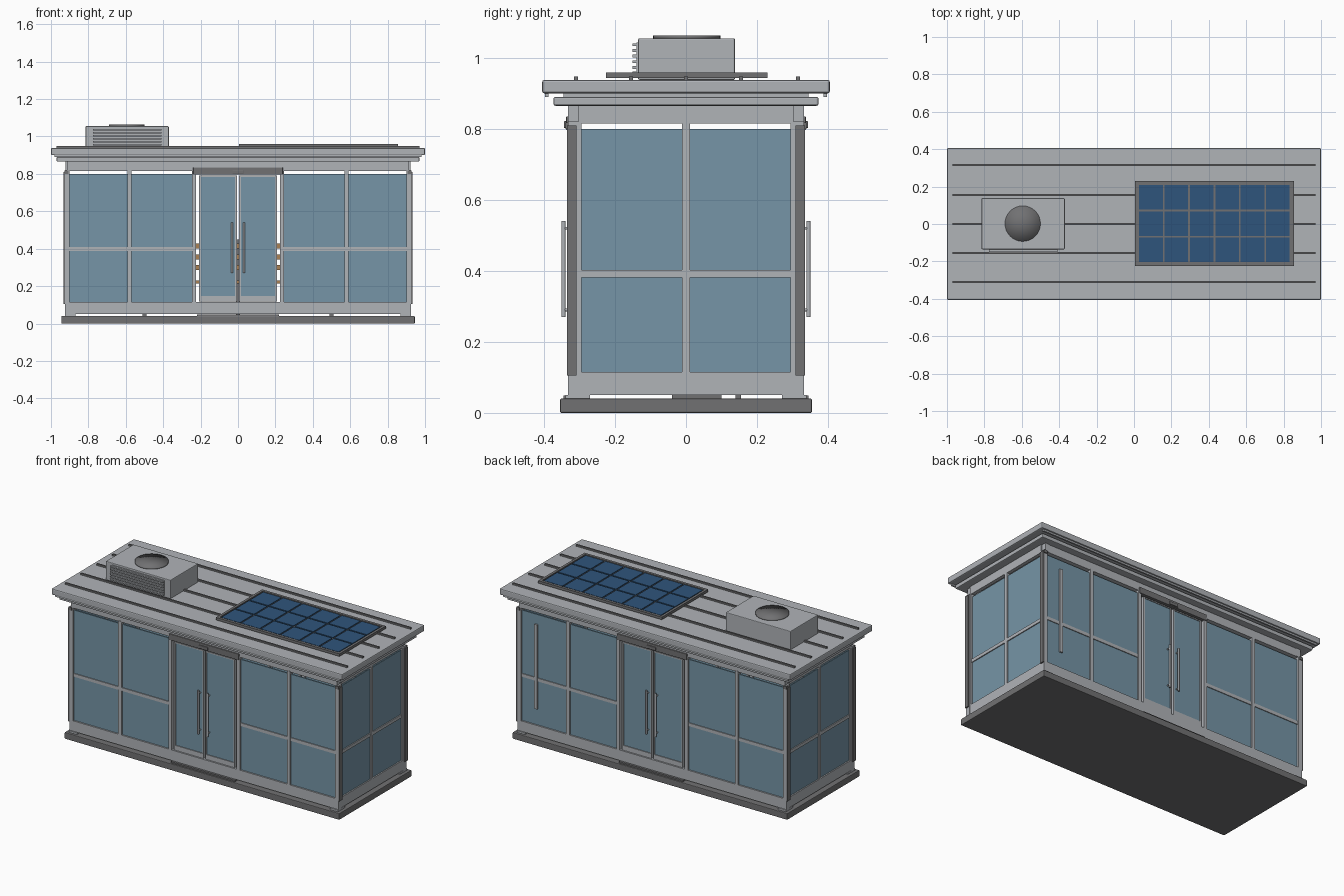
import bpy, math
from mathutils import Vector

if "Cube" in bpy.data.objects:
    bpy.data.objects.remove(bpy.data.objects["Cube"])


def material(name, rgb):
    m = bpy.data.materials.new(name)
    m.diffuse_color = (*rgb, 1)
    m.use_nodes = True
    m.node_tree.nodes["Principled BSDF"].inputs["Base Color"].default_value = m.diffuse_color
    return m


GREY = material("metal_grey", (0.434, 0.452, 0.478))
GLASS = material("glass_blue", (0.18, 0.30, 0.385))
CELL = material("cell_blue", (0.028, 0.09, 0.20))
DARK = material("dark_grey", (0.165, 0.165, 0.17))
WOOD = material("wood", (0.40, 0.22, 0.09))


def finish(ob, name, mat):
    ob.name = name
    ob.data.materials.append(mat)
    return ob


def box(name, x, y, z, mat=GREY, bevel=0.0):
    """Box from three (low, high) ranges."""
    x, y, z = sorted(x), sorted(y), sorted(z)
    bpy.ops.mesh.primitive_cube_add(size=1)
    ob = finish(bpy.context.object, name, mat)
    for v in ob.data.vertices:
        v.co = [r[0] + (c + 0.5) * (r[1] - r[0]) for c, r in zip(v.co, (x, y, z))]
    if bevel:
        mod = ob.modifiers.new("bevel", "BEVEL")
        mod.width, mod.segments = bevel, 2
    return ob


def around(c, w):
    return (c - w / 2, c + w / 2)


def rod(name, a, b, r, mat=GREY):
    """Round bar between two points."""
    a, b = Vector(a), Vector(b)
    d = b - a
    bpy.ops.mesh.primitive_cylinder_add(vertices=16, radius=r, depth=d.length, location=(a + b) / 2)
    ob = finish(bpy.context.object, name, mat)
    ob.rotation_euler = d.to_track_quat('Z', 'Y').to_euler()
    bpy.ops.object.shade_smooth_by_angle()
    return ob


# Base and stepped roof
box("plinth", (-0.945, 0.945), (-0.355, 0.355), (0, 0.04), DARK, 0.004)
box("cornice", (-0.97, 0.97), (-0.373, 0.373), (0.865, 0.89), GREY, 0.005)
box("roof_core", (-0.94, 0.94), (-0.345, 0.345), (0.889, 0.902))
box("roof_slab", (-1, 1), (-0.405, 0.405), (0.90, 0.938), GREY, 0.006)
for y in (-0.31, -0.155, 0, 0.155, 0.315):
    box("roof_seam", (-0.97, 0.97), around(y, 0.011), (0.936, 0.948), DARK)
for s in (-1, 1):
    box("drip_edge", (-0.98, 0.98), (s * 0.387, s * 0.397), (0.89, 0.902))

# Long walls, front and back alike
for s, side in ((-1, "front"), (1, "back")):
    frame = (s * 0.306, s * 0.333)
    thin = (s * 0.311, s * 0.329)
    pane = (s * 0.316, s * 0.324)
    box(side + "_header", (-0.905, 0.905), (s * 0.302, s * 0.33), (0.815, 0.867))
    box(side + "_sill", (-0.925, 0.925), frame, (0.05, 0.115))
    box(side + "_threshold_plate", (-0.22, 0.22), (s * 0.27, s * 0.345), (0.039, 0.049), DARK)

    for t in (-1, 1):
        box(side + "_mullion", around(t * 0.58, 0.022), frame, (0.11, 0.82))
        box(side + "_door_jamb", around(t * 0.235, 0.022), frame, (0.11, 0.82))
        box(side + "_rail", (t * 0.24, t * 0.905), thin, (0.388, 0.408))
        for a, b in ((0.246, 0.57), (0.59, 0.905)):
            box(side + "_glass", (t * a, t * b), pane, (0.115, 0.80), GLASS)

        # Corner post with dark end strip, feet and column head
        box(side + "_corner_post", (t * 0.90, t * 0.925), frame, (0.11, 0.82))
        box(side + "_corner_strip", (t * 0.925, t * 0.933), (s * 0.308, s * 0.335), (0.105, 0.81), DARK)
        box(side + "_column_head", (t * 0.885, t * 0.915), (s * 0.302, s * 0.333), (0.815, 0.867))
        box(side + "_foot", (t * 0.87, t * 0.925), (s * 0.27, s * 0.34), (0.039, 0.051))
        box(side + "_corner_clip", (t * 0.907, t * 0.928), (s * 0.33, s * 0.339), (0.80, 0.818), DARK)

        # Door leaf
        box(side + "_door_glass", (t * 0.012, t * 0.20), pane, (0.145, 0.785), GLASS)
        box(side + "_door_bottom_rail", (t * 0.006, t * 0.208), thin, (0.118, 0.148))
        box(side + "_door_top_rail", (t * 0.006, t * 0.208), thin, (0.783, 0.79))
        for a, b in ((0.006, 0.015), (0.198, 0.208)):
            box(side + "_door_stile", (t * a, t * b), thin, (0.118, 0.79))

        # Door handle on two standoffs
        x = t * 0.032
        rod(side + "_handle", (x, s * 0.345, 0.27), (x, s * 0.345, 0.54), 0.006)
        for z in (0.29, 0.52):
            rod(side + "_handle_standoff", (x, s * 0.318, z), (x, s * 0.345, z), 0.004)

    # Door operator box and sensor
    box(side + "_door_operator", (-0.24, 0.24), (s * 0.305, s * 0.338), (0.797, 0.835), DARK, 0.003)
    box(side + "_door_sensor", (-0.03, 0.03), (s * 0.33, s * 0.344), (0.802, 0.822), DARK, 0.003)

# Vertical strip on the back wall
box("back_vertical_strip", around(0.80, 0.02), (0.32, 0.334), (0.215, 0.74))

# Short end walls
for t, side in ((-1, "left"), (1, "right")):
    fx = (t * 0.90, t * 0.922)
    box(side + "_header", fx, (-0.303, 0.303), (0.815, 0.867))
    box(side + "_sill", fx, (-0.307, 0.307), (0.05, 0.115))
    for y, w in ((-0.301, 0.014), (0, 0.022), (0.301, 0.014)):
        box(side + "_mullion", fx, around(y, w), (0.11, 0.82))
    box(side + "_rail", (t * 0.903, t * 0.92), (-0.30, 0.30), (0.382, 0.402))
    for s in (-1, 1):
        box(side + "_glass", (t * 0.907, t * 0.914), (s * 0.01, s * 0.295), (0.115, 0.80), GLASS)

# Slatted bench inside
for z in (0.30, 0.355, 0.415):
    box("bench_back_slat", (-0.6, 0.6), (0.125, 0.14), around(z, 0.028), WOOD)
for y in (-0.03, 0.02, 0.07):
    box("bench_seat_slat", (-0.6, 0.6), around(y, 0.04), (0.215, 0.23), WOOD)
for x in (-0.5, 0, 0.5):
    box("bench_leg", around(x, 0.02), (-0.04, 0.10), (0.04, 0.215), DARK)
    box("bench_back_post", around(x, 0.02), (0.14, 0.155), (0.04, 0.45), DARK)

# Rooftop air unit with front louvres and fan cap
box("air_unit", (-0.815, -0.37), (-0.135, 0.138), (0.938, 1.055), GREY, 0.004)
box("air_unit_grille_back", (-0.775, -0.41), (-0.139, -0.13), (0.95, 1.043))
for i in range(6):
    box("air_unit_louvre", (-0.775, -0.41), (-0.15, -0.135), around(0.957 + i * 0.016, 0.008))
bpy.ops.mesh.primitive_cylinder_add(vertices=32, radius=0.095, depth=0.01, end_fill_type='TRIFAN',
                                    location=(-0.595, 0.002, 1.058))
finish(bpy.context.object, "fan_cap", DARK)
bpy.ops.object.shade_smooth()

# Solar panel: bed, frame and a 6 by 3 grid of cells
X0, X1, Y0, Y1 = 0.005, 0.855, -0.225, 0.23
box("solar_bed", (X0 + 0.01, X1 - 0.01), (Y0 + 0.01, Y1 - 0.01), (0.943, 0.952), DARK)
for a, b in ((X0, X0 + 0.016), (X1 - 0.016, X1)):
    box("solar_frame_end", (a, b), (Y0, Y1), (0.943, 0.959), DARK)
for a, b in ((Y0, Y0 + 0.016), (Y1 - 0.016, Y1)):
    box("solar_frame_side", (X0, X1), (a, b), (0.943, 0.959), DARK)
px, py = (X1 - X0 - 0.036) / 6, (Y1 - Y0 - 0.036) / 3
for i in range(6):
    for j in range(3):
        cx, cy = X0 + 0.018 + px * (i + 0.5), Y0 + 0.018 + py * (j + 0.5)
        box("solar_cell", around(cx, px - 0.009), around(cy, py - 0.009), (0.95, 0.957), CELL)
